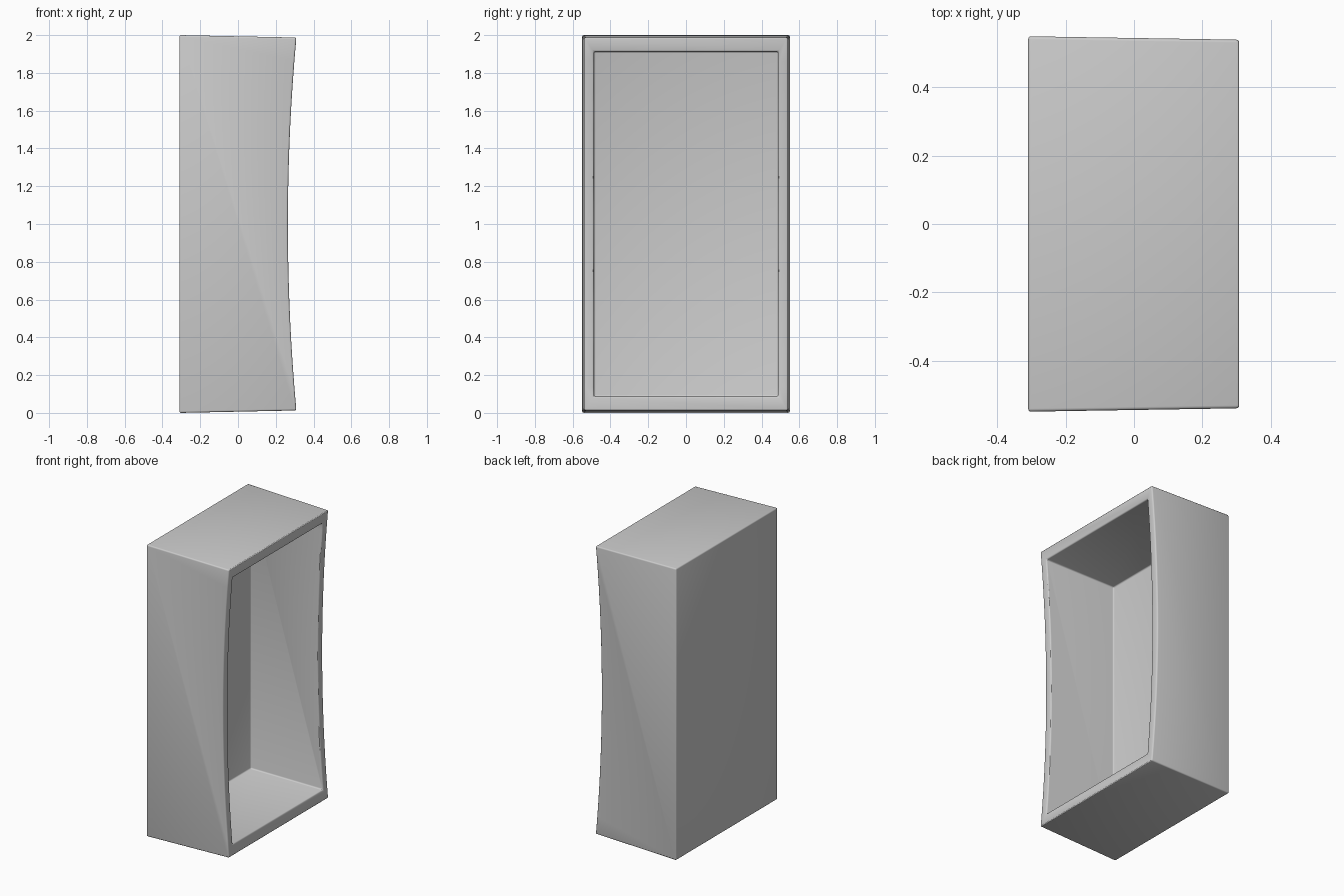
import bpy, bmesh, math

if "Cube" in bpy.data.objects:
    bpy.data.objects.remove(bpy.data.objects["Cube"])

BACK, FRONT, DIP = -0.31, 0.309, 0.045   # x of back, x of rim ends, depth of rim curve
WALL_BACK = -0.243                       # x of the inner back wall
SEGS = 16


def half_width(x):
    # sides narrow slightly toward the open front
    return 0.55 - 0.01 * (x - BACK) / (FRONT - BACK)


# Side profile: straight back, concave front edge
z0, z1 = 0.013, 1.987
profile = [(BACK, 2.0), (BACK, 0.0)]
for i in range(SEGS + 1):
    t = i / SEGS
    x = FRONT - DIP * math.sin(math.pi * t) ** 1.0 if 0 < i < SEGS else FRONT
    # blend to a circular-arc-like dip
    x = FRONT - DIP * (1 - (2 * t - 1) ** 2)
    profile.append((x, z0 + (z1 - z0) * t))

# Outer shell solid
bm = bmesh.new()
left = [bm.verts.new((x, -half_width(x), z)) for x, z in profile]
right = [bm.verts.new((x, half_width(x), z)) for x, z in profile]
bm.faces.new(left)
bm.faces.new(right[::-1])
n = len(profile)
for i in range(n):
    j = (i + 1) % n
    bm.faces.new((left[i], left[j], right[j], right[i]))
bmesh.ops.recalc_face_normals(bm, faces=bm.faces)
mesh = bpy.data.meshes.new("open_box")
bm.to_mesh(mesh)
bm.free()
box = bpy.data.objects.new("open_box", mesh)
bpy.context.collection.objects.link(box)

# Cavity cutter
bpy.ops.mesh.primitive_cube_add(size=1, location=((WALL_BACK + 0.6) / 2, 0, 1.0))
cutter = bpy.context.object
cutter.name = "cavity_cutter"
cutter.scale = (0.6 - WALL_BACK, 0.974, 1.826)
cutter.hide_render = True
cutter.hide_set(True)

cut = box.modifiers.new("cavity", 'BOOLEAN')
cut.object = cutter
cut.operation = 'DIFFERENCE'
cut.solver = 'EXACT'

# Small rounded edges
bev = box.modifiers.new("soft_edges", 'BEVEL')
bev.width = 0.009
bev.segments = 3
bev.limit_method = 'ANGLE'
bev.angle_limit = math.radians(40)

# Apply the modifiers and drop the cutter
bpy.context.view_layer.objects.active = box
for o in bpy.context.selected_objects:
    o.select_set(False)
box.select_set(True)
for name in ("cavity", "soft_edges"):
    bpy.ops.object.modifier_apply(modifier=name)
bpy.data.objects.remove(cutter)
bpy.ops.object.shade_smooth_by_angle(angle=math.radians(30))
